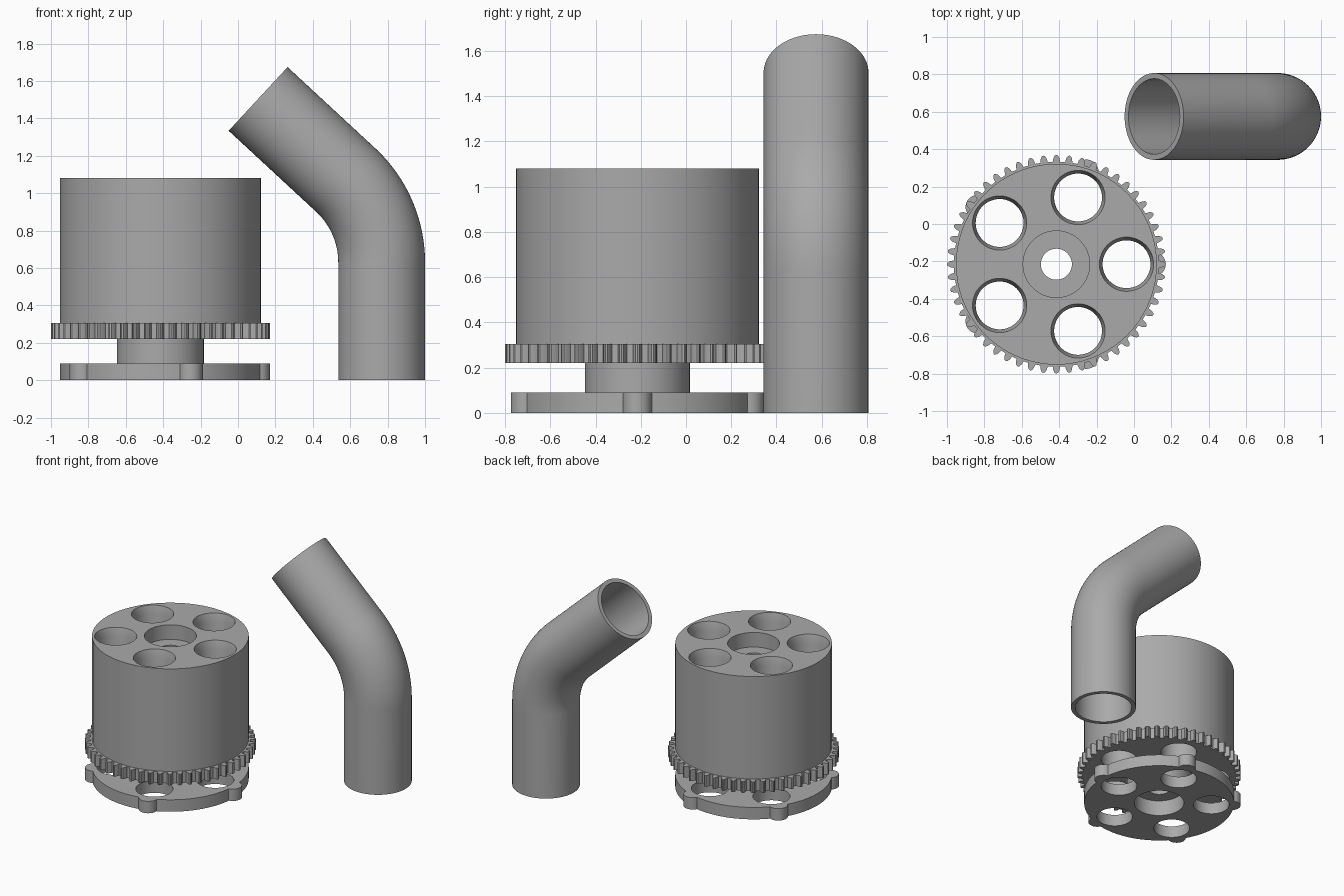
import bpy, bmesh
from math import sin, cos, pi, radians
from mathutils import Vector

if "Cube" in bpy.data.objects:
    bpy.data.objects.remove(bpy.data.objects["Cube"], do_unlink=True)

CX, CY = -0.415, -0.215       # axis of the drum assembly
HOLE_RING = 0.375             # distance of the five bores from that axis
SEG = 72

grey = bpy.data.materials.new("plain grey")
grey.use_nodes = True
colour = (0.4, 0.4, 0.4, 1)
grey.diffuse_color = colour
grey.node_tree.nodes["Principled BSDF"].inputs["Base Color"].default_value = colour


def finish(name, bm):
    bmesh.ops.recalc_face_normals(bm, faces=bm.faces)
    mesh = bpy.data.meshes.new(name)
    bm.to_mesh(mesh)
    bm.free()
    ob = bpy.data.objects.new(name, mesh)
    bpy.context.collection.objects.link(ob)
    mesh.materials.append(grey)
    return ob


def circle(r, n=SEG):
    return [(r * cos(2 * pi * i / n), r * sin(2 * pi * i / n)) for i in range(n)]


def loft(name, layers, x=CX, y=CY):
    """Solid through stacked (outline, height) layers."""
    bm = bmesh.new()
    rings = [[bm.verts.new((x + px, y + py, z)) for px, py in pts] for pts, z in layers]
    bm.faces.new(rings[0])
    bm.faces.new(rings[-1])
    for a, b in zip(rings, rings[1:]):
        for i in range(len(a)):
            j = (i + 1) % len(a)
            bm.faces.new((a[i], a[j], b[j], b[i]))
    return finish(name, bm)


def combine(ob, tool, operation="DIFFERENCE"):
    """Boolean the tool into the object, then remove the tool."""
    mod = ob.modifiers.new("boolean", "BOOLEAN")
    mod.operation, mod.object, mod.solver = operation, tool, "EXACT"
    bpy.ops.object.select_all(action="DESELECT")
    bpy.context.view_layer.objects.active = ob
    ob.select_set(True)
    bpy.ops.object.modifier_apply(modifier=mod.name)
    bpy.data.objects.remove(tool, do_unlink=True)


def smooth(ob):
    bpy.ops.object.select_all(action="DESELECT")
    bpy.context.view_layer.objects.active = ob
    ob.select_set(True)
    bpy.ops.object.shade_smooth_by_angle(angle=radians(30))


def around(k, r):
    return CX + r * cos(2 * pi * k / 5), CY + r * sin(2 * pi * k / 5)


# Gear outline with rounded teeth
def gear_outline(teeth=52, root=0.548, tip=0.585):
    shape = [(0.0, 0), (0.2, 0), (0.27, 0.55), (0.38, 0.9),
             (0.5, 1), (0.62, 0.9), (0.73, 0.55), (0.8, 0)]
    pts = []
    for t in range(teeth):
        for f, h in shape:
            a = 2 * pi * (t + f - 0.5) / teeth
            r = root + (tip - root) * h
            pts.append((r * cos(a), r * sin(a)))
    return pts


# Drum, gear ring, hub and base plate
drum = loft("drum", [(circle(0.537), 0.305), (circle(0.537), 1.08)])
gear = loft("gear_ring", [(gear_outline(), 0.22), (gear_outline(), 0.305)])
hub = loft("hub", [(circle(0.232), 0.09), (circle(0.232), 0.22)])
base = loft("base_plate", [(circle(0.537), 0), (circle(0.537), 0.09)])

# Rounded tabs on the base plate rim
for k in range(5):
    x, y = around(k, 0.52)
    combine(base, loft("tab", [(circle(0.065, 32), 0), (circle(0.065, 32), 0.09)], x, y), "UNION")

# Five bores with a tapered mouth at the top of the drum
for k in range(5):
    x, y = around(k, HOLE_RING)
    small, wide = circle(0.128, 48), circle(0.145, 48)
    combine(drum, loft("bore", [(small, 0.2), (small, 1.02), (wide, 1.08), (wide, 1.2)], x, y))
    for plate, low, high in ((gear, 0.1, 0.4), (base, -0.1, 0.2)):
        combine(plate, loft("bore", [(small, low), (small, high)], x, y))

# Central shaft hole, widened at the top and bottom
narrow, broad = circle(0.083, 48), circle(0.178, 48)
combine(drum, loft("shaft", [(narrow, 0.2), (narrow, 0.97), (broad, 0.97), (broad, 1.2)]))
combine(gear, loft("shaft", [(narrow, 0.1), (narrow, 0.4)]))
combine(hub, loft("shaft", [(broad, 0), (broad, 0.12), (narrow, 0.12), (narrow, 0.3)]))
combine(base, loft("shaft", [(broad, -0.1), (broad, 0.2)]))

# Bent pipe: straight run, arc, then slanted run
PX, PY, START, BEND, TURN = 0.768, 0.575, 0.63, 0.6, radians(47.2)
path = [(Vector((PX, PY, 0)), 0.0)]
for i in range(25):
    a = TURN * i / 24
    path.append((Vector((PX - BEND * (1 - cos(a)), PY, START + BEND * sin(a))), a))
end = path[-1][0] + Vector((-sin(TURN), 0, cos(TURN))) * 0.638
path.append((end, TURN))

bm = bmesh.new()
walls = []
for radius in (0.232, 0.202):
    rings = []
    for p, a in path:
        side = Vector((cos(a), 0, sin(a)))
        rings.append([bm.verts.new(p + side * u + Vector((0, v, 0))) for u, v in circle(radius)])
    walls.append(rings)
outer, inner = walls
loop = outer + inner[::-1]
for a, b in zip(loop, loop[1:] + loop[:1]):
    for i in range(SEG):
        j = (i + 1) % SEG
        bm.faces.new((a[i], a[j], b[j], b[i]))
pipe = finish("bent_pipe", bm)

for part in (drum, gear, hub, base, pipe):
    smooth(part)
